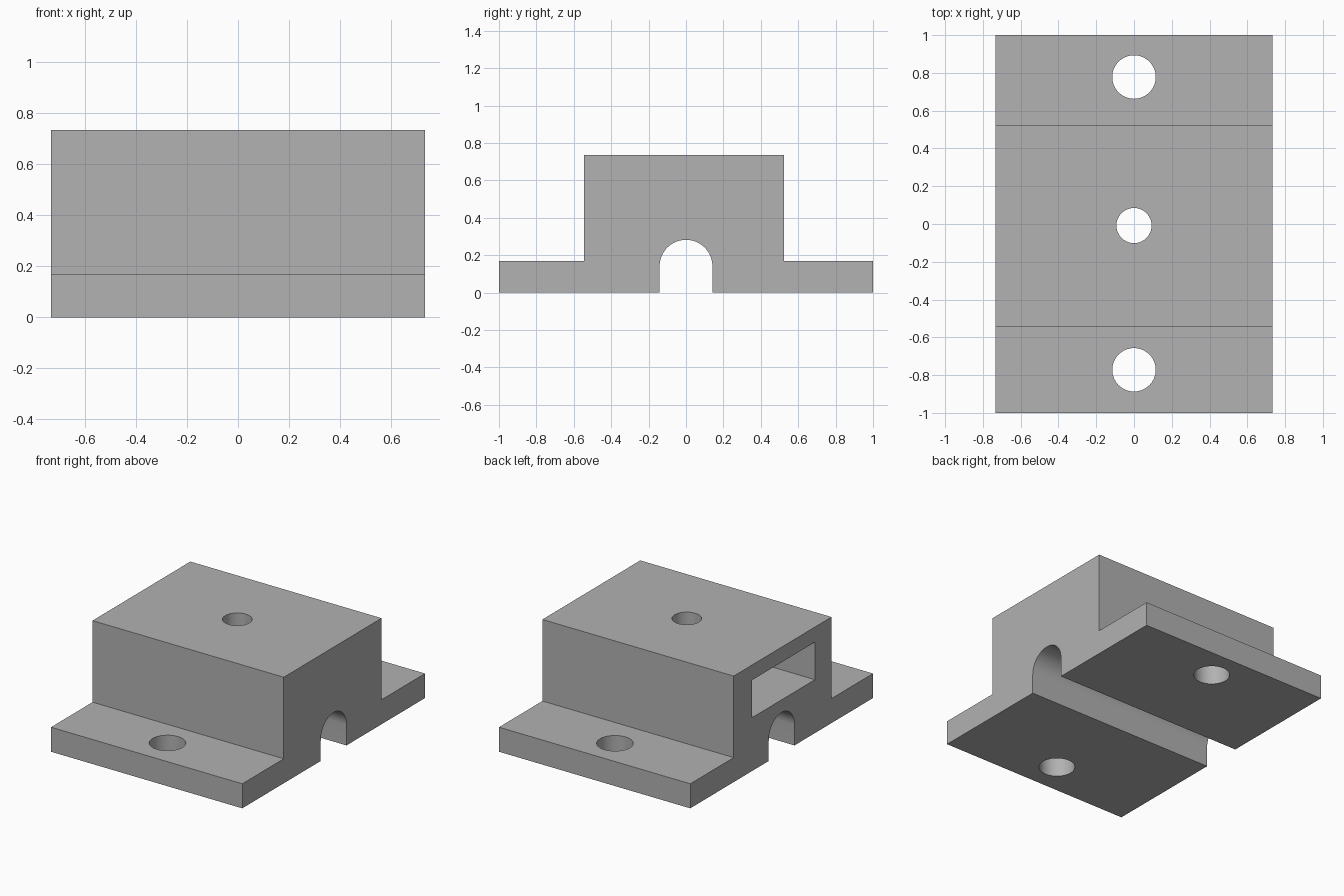
import bpy
import bmesh
from math import pi, cos, sin, radians

cube = bpy.data.objects.get("Cube")
if cube:
    bpy.data.objects.remove(cube, do_unlink=True)

# Overall sizes
HALF_X = 0.733
TOP, FLANGE = 0.735, 0.17
BLOCK_FRONT, BLOCK_BACK = -0.546, 0.525
GROOVE_R = 0.141

grey = bpy.data.materials.new("plain grey")
grey.use_nodes = True
grey.diffuse_color = (0.445, 0.445, 0.445, 1)
grey.node_tree.nodes["Principled BSDF"].inputs["Base Color"].default_value = grey.diffuse_color


def extrude_profile(name, points, x0, x1):
    """Extrude a closed (y, z) outline along x."""
    bm = bmesh.new()
    face = bm.faces.new([bm.verts.new((x0, y, z)) for y, z in points])
    out = bmesh.ops.extrude_face_region(bm, geom=[face])
    moved = [v for v in out["geom"] if isinstance(v, bmesh.types.BMVert)]
    bmesh.ops.translate(bm, verts=moved, vec=(x1 - x0, 0, 0))
    bmesh.ops.recalc_face_normals(bm, faces=bm.faces)
    mesh = bpy.data.meshes.new(name)
    bm.to_mesh(mesh)
    bm.free()
    obj = bpy.data.objects.new(name, mesh)
    bpy.context.collection.objects.link(obj)
    mesh.materials.append(grey)
    return obj


def cut(body, cutter):
    """Subtract the cutter from the body, then remove the cutter."""
    cutter.hide_render = True
    mod = body.modifiers.new("cut", "BOOLEAN")
    mod.operation = "DIFFERENCE"
    mod.solver = "EXACT"
    mod.object = cutter
    bpy.context.view_layer.objects.active = body
    bpy.ops.object.modifier_apply(modifier=mod.name)
    bpy.data.objects.remove(cutter, do_unlink=True)


# Flanged block with a round-topped groove running underneath
steps = 32
arch = [(GROOVE_R * cos(pi * i / steps), GROOVE_R * (1 + sin(pi * i / steps)))
        for i in range(steps + 1)]
outline = [(-1, 0), (-1, FLANGE), (BLOCK_FRONT, FLANGE), (BLOCK_FRONT, TOP),
           (BLOCK_BACK, TOP), (BLOCK_BACK, FLANGE), (1, FLANGE), (1, 0),
           (GROOVE_R, 0), *arch, (-GROOVE_R, 0)]
body = extrude_profile("mounting_block", outline, -HALF_X, HALF_X)

# Rectangular pocket open on one end
pocket = [(-0.365, 0.37), (0.325, 0.37), (0.325, 0.63), (-0.365, 0.63)]
cut(body, extrude_profile("pocket_cutter", pocket, -HALF_X - 0.1, 0.5))

# Vertical bolt holes: one per flange and one through the block
for y, radius in ((-0.772, 0.115), (-0.008, 0.093), (0.778, 0.115)):
    bpy.ops.mesh.primitive_cylinder_add(vertices=64, radius=radius, depth=2,
                                        location=(0, y, 0.4))
    hole = bpy.context.object
    hole.data.materials.append(grey)
    cut(body, hole)

# Smooth the round walls, keep the corners sharp
bpy.ops.object.select_all(action="DESELECT")
body.select_set(True)
bpy.context.view_layer.objects.active = body
bpy.ops.object.shade_smooth_by_angle(angle=radians(30))
